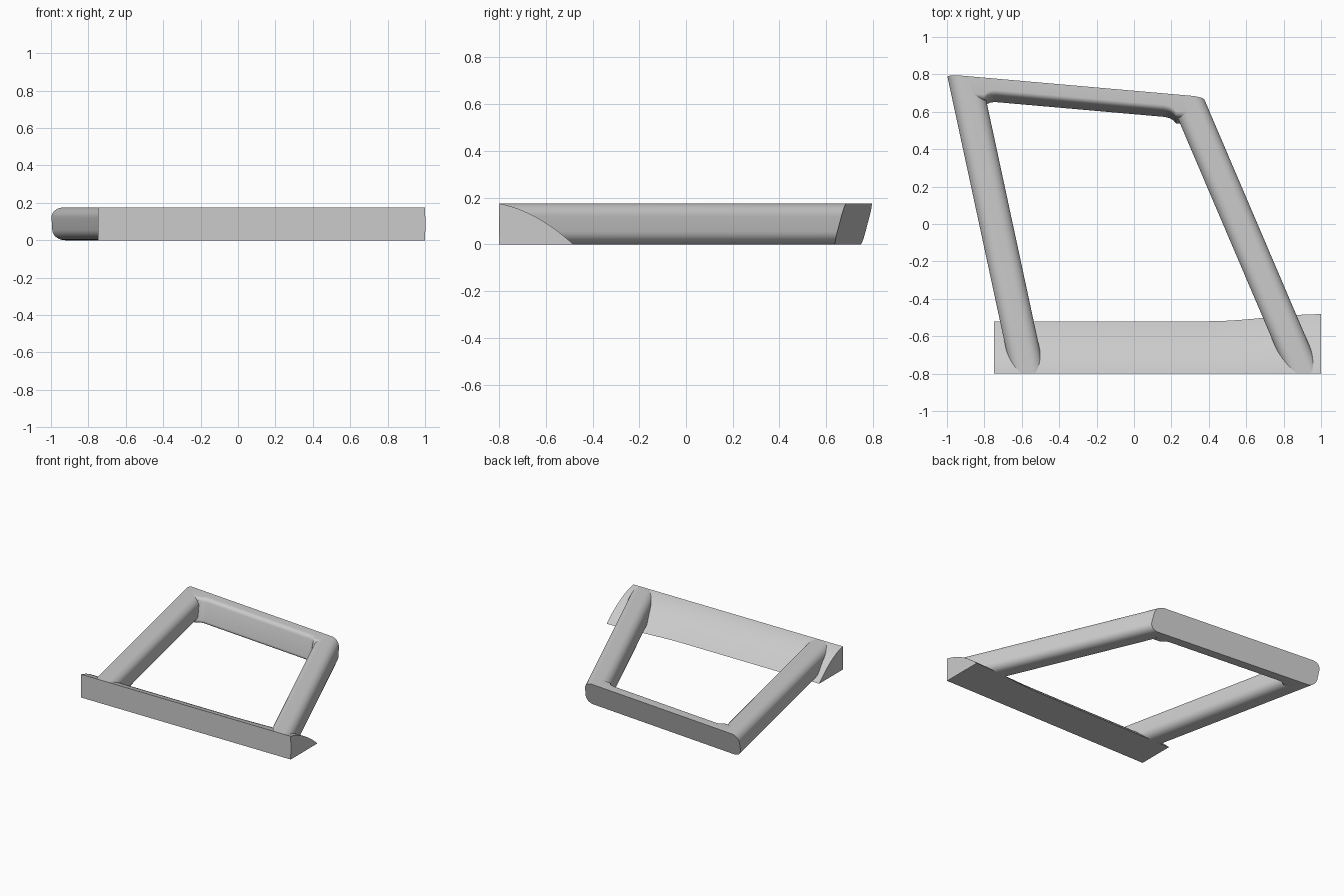
import bpy, bmesh, math

cube = bpy.data.objects.get("Cube")
if cube:
    bpy.data.objects.remove(cube)

H = 0.175          # overall thickness
FRONT = -0.8       # flat front plane

grey = bpy.data.materials.new("plain grey")
grey.use_nodes = True
grey.diffuse_color = (0.6, 0.6, 0.6, 1)
grey.node_tree.nodes["Principled BSDF"].inputs["Base Color"].default_value = (0.6, 0.6, 0.6, 1)


def loft(name, rings):
    """Closed solid through rings of equal point count."""
    bm = bmesh.new()
    loops = [[bm.verts.new(p) for p in ring] for ring in rings]
    n = len(loops[0])
    for a, b in zip(loops, loops[1:]):
        for i in range(n):
            j = (i + 1) % n
            bm.faces.new((a[i], a[j], b[j], b[i]))
    bm.faces.new(loops[0][::-1])
    bm.faces.new(loops[-1])
    bmesh.ops.recalc_face_normals(bm, faces=bm.faces)
    mesh = bpy.data.meshes.new(name)
    bm.to_mesh(mesh)
    bm.free()
    mesh.materials.append(grey)
    obj = bpy.data.objects.new(name, mesh)
    bpy.context.collection.objects.link(obj)
    bpy.ops.object.select_all(action='DESELECT')
    obj.select_set(True)
    bpy.context.view_layer.objects.active = obj
    bpy.ops.object.shade_smooth_by_angle(angle=math.radians(30))
    return obj


def rounded(width, rx, rz, steps=8):
    """Rounded rectangle section, centred sideways, standing on zero."""
    pts = []
    corners = ((1, 1, 0), (-1, 1, 90), (-1, -1, 180), (1, -1, 270))
    for sx, sz, start in corners:
        for k in range(steps + 1):
            a = math.radians(start + 90 * k / steps)
            pts.append((sx * (width / 2 - rx) + rx * math.cos(a),
                        H / 2 + sz * (H / 2 - rz) + rz * math.sin(a)))
    return pts


# Sloping back plane: y as a function of x and z
BACK, TURN, LEAN = 0.7124, -0.0876, 0.257


def back_y(x, z):
    return BACK + TURN * x - LEAN * (H - z)


# Slanted side bars, cut by the front plane and the back plane
def side_bar(name, centre, slope, width):
    front, rear = [], []
    for u, z in rounded(width, 0.065, 0.055):
        x0 = centre + u
        front.append((x0 + slope * FRONT, FRONT, z))
        y = back_y(x0, z) / (1 - TURN * slope)
        rear.append((x0 + slope * y, y, z))
    loft(name, [front, rear])


side_bar("right_side_bar", -0.738, -0.215, 0.18)
side_bar("left_side_bar", 0.568, -0.427, 0.185)


# Back bar, flat behind and rounded on the inside edges
def back_section(x, depth):
    ring = [(x, back_y(x, 0), 0), (x, back_y(x, H), H)]
    r = 0.025
    for z0, start in ((H - r, 90), (r, 0)):
        for k in range(7):
            a = math.radians(start - 15 * k)
            z = z0 + r * math.sin(a)
            ring.append((x, back_y(x, z) - depth + r - r * math.cos(a), z))
    return ring


# Small fillets widen the bar where it runs into the side bars
stations = [(-0.89, 0.115), (-0.8, 0.115), (-0.785, 0.1), (-0.765, 0.09), (-0.74, 0.086),
            (0.16, 0.086), (0.19, 0.09), (0.21, 0.1), (0.225, 0.115), (0.28, 0.115)]
loft("back_bar", [back_section(x, d) for x, d in stations])


# Front wedge with a bowed slope and a rear edge that flares to one end
def wedge_section(x):
    t = max(0.0, (x - 0.4) / 0.6)
    rear = -0.52 + 0.038 * t * t * (3 - 2 * t)
    ring = [(x, FRONT, 0)]
    for k in range(17):
        s = k / 16
        ring.append((x, FRONT + (rear - FRONT) * s, H * (1 - 0.35 * s - 0.65 * s * s)))
    return ring


loft("front_wedge", [wedge_section(x) for x in
                     [-0.748, 0.4] + [0.4 + 0.06 * k for k in range(1, 11)]])
